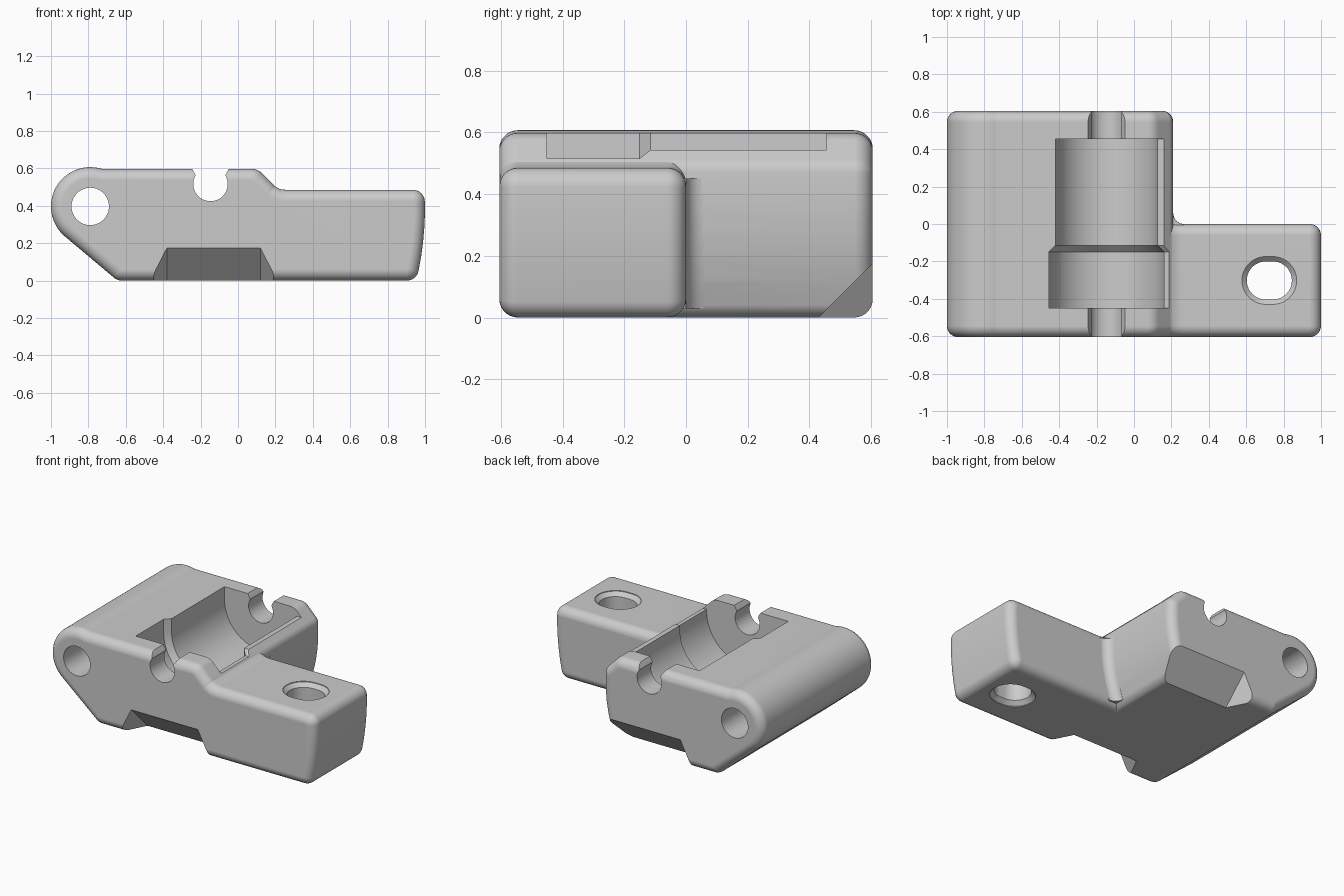
import bpy, bmesh
from math import sin, cos, tan, radians, sqrt
from mathutils import Vector

cube = bpy.data.objects.get("Cube")
if cube:
    bpy.data.objects.remove(cube)

PIVOT_X, PIVOT_Z = -0.79, 0.397
EDGE = 0.06            # radius of the rounded outer edges
COLOUR = (0.6, 0.6, 0.6, 1)

grey = bpy.data.materials.new("plain_grey")
grey.use_nodes = True
grey.diffuse_color = COLOUR
grey.node_tree.nodes["Principled BSDF"].inputs["Base Color"].default_value = COLOUR


def finish(name, bm):
    bmesh.ops.recalc_face_normals(bm, faces=bm.faces)
    mesh = bpy.data.meshes.new(name)
    bm.to_mesh(mesh)
    bm.free()
    mesh.materials.append(grey)
    obj = bpy.data.objects.new(name, mesh)
    bpy.context.collection.objects.link(obj)
    return obj


def loft(name, rings):
    """Skin a stack of rings with equal point counts and cap both ends."""
    bm = bmesh.new()
    loops = [[bm.verts.new(p) for p in ring] for ring in rings]
    n = len(loops[0])
    for a, b in zip(loops, loops[1:]):
        for i in range(n):
            j = (i + 1) % n
            bm.faces.new((a[i], a[j], b[j], b[i]))
    bm.faces.new(loops[0])
    bm.faces.new(loops[-1])
    return finish(name, bm)


def arc(cx, cy, r, start, end, steps):
    angles = [radians(start + (end - start) * i / steps) for i in range(steps + 1)]
    return [(cx + r * cos(a), cy + r * sin(a)) for a in angles]


def rounded(points):
    """Turn (x, z, radius) corners into a filleted outline."""
    out = []
    for i, (x, z, r) in enumerate(points):
        p = Vector((x, z))
        if not r:
            out.append(p)
            continue
        a = (Vector(points[i - 1][:2]) - p).normalized()
        b = (Vector(points[(i + 1) % len(points)][:2]) - p).normalized()
        half = a.angle(b) / 2
        centre = p + (a + b).normalized() * (r / sin(half))
        start = (p + a * (r / tan(half)) - centre).normalized()
        stop = (p + b * (r / tan(half)) - centre).normalized()
        steps = 8
        out += [centre + start.slerp(stop, k / steps) * r for k in range(steps + 1)]
    return out


def inset(points, d):
    out = []
    for i, p in enumerate(points):
        e1 = (p - points[i - 1]).normalized()
        e2 = (points[(i + 1) % len(points)] - p).normalized()
        n1, n2 = Vector((-e1.y, e1.x)), Vector((-e2.y, e2.x))
        out.append(p + (n1 + n2) * (d / (1 + n1.dot(n2))))
    return out


def rounded_prism(name, outline, y0, y1):
    """Extrude an outline along y with rounded rims."""
    steps = [radians(90 * k / 7) for k in range(8)]
    half = [(EDGE * (1 - sin(a)), EDGE * (1 - cos(a))) for a in steps]
    layers = [(d, y0 + t) for d, t in half] + [(d, y1 - t) for d, t in reversed(half)]
    return loft(name, [[(p.x, y, p.y) for p in inset(outline, d)] for d, y in layers])


def along_y(name, section, y0, y1):
    return loft(name, [[(x, y, z) for x, z in section] for y in (y0, y1)])


def wall_x(z, radius):
    return PIVOT_X + sqrt(radius ** 2 - (z - 0.4) ** 2)


def combine(target, tool, operation):
    mod = target.modifiers.new("join", "BOOLEAN")
    mod.operation, mod.solver, mod.object = operation, "EXACT", tool
    bpy.context.view_layer.objects.active = target
    bpy.ops.object.modifier_apply(modifier=mod.name)
    bpy.data.objects.remove(tool)


# Main block: hinge barrel, flat top, sloped shoulder, end wall curved about the hinge
main = [(0.105, 0.598, 0.08)]
main += [(x, z, 0) for x, z in arc(PIVOT_X, PIVOT_Z, 0.21, 73.2, 230, 32)]
main += [(-0.644, 0, 0.065), (wall_x(0, 1), 0, 0.062)]
main += [(wall_x(z, 1), z, 0) for z in (0.12, 0.2, 0.28, 0.36, 0.43)]
main += [(0.207, 0.495, 0.065)]
body = rounded_prism("bracket_body", rounded(main), -0.605, 0.605)

# Side arm
low = 0.0005
arm = [(0, low, 0), (wall_x(0, 1.79), low, 0.062)]
arm += [(wall_x(z, 1.79), z, 0) for z in (0.12, 0.2, 0.28, 0.36)]
arm += [(wall_x(0.485, 1.79), 0.485, 0.062), (0.26, 0.485, 0), (0.225, 0.489, 0),
        (0.195, 0.505, 0), (0.12, 0.58, 0), (0, 0.58, 0)]
combine(body, rounded_prism("side_arm", rounded(arm), -0.6045, 0), "UNION")

# Fillet in the inner corner between block and arm
rings = []
for k in range(9):
    z = 0.03 + 0.42 * k / 8
    x, f = wall_x(z, 1) - low, 0.06
    flat = [(x - 0.05, -0.07), (x + f, -0.07)] + arc(x + f, f - low, f, 270, 180, 8)
    flat += [(x - 0.05, f - low)]
    rings.append([(px, py, z) for px, py in flat])
combine(body, loft("corner_fillet", rings), "UNION")

# Hinge pin hole
combine(body, along_y("hinge_hole", arc(PIVOT_X, PIVOT_Z, 0.1, 0, 352.5, 47), -0.8, 0.8),
        "DIFFERENCE")

# Snap-in axle groove with a flared mouth
AXLE_X = -0.147
groove = arc(AXLE_X, 0.517, 0.092, 150, 390, 32)
groove += [(AXLE_X + s * w, z) for s, w, z in
           ((1, 0.085, 0.575), (1, 0.1, 0.6), (1, 0.1, 0.7),
            (-1, 0.1, 0.7), (-1, 0.1, 0.6), (-1, 0.085, 0.575))]
combine(body, along_y("axle_groove", groove, -0.8, 0.8), "DIFFERENCE")

# Stepped roller pocket with a ledge that opens through the shoulder
rings = []
for y, r, ledge in ((-0.45, 0.308, 0.515), (-0.15, 0.308, 0.515),
                    (-0.115, 0.273, 0.543), (0.455, 0.273, 0.543)):
    section = [(AXLE_X - r, 0.8)] + arc(AXLE_X, 0.51, r, 180, 360, 32)
    section += [(AXLE_X + r, ledge), (0.4, ledge), (0.4, 0.8)]
    rings.append([(x, y, z) for x, z in section])
combine(body, loft("roller_pocket", rings), "DIFFERENCE")

# Slotted screw hole with countersinks on both sides
rings = []
for z, r in ((-0.02, 0.128), (0.005, 0.128), (0.032, 0.102),
             (0.455, 0.102), (0.48, 0.128), (0.6, 0.128)):
    slot = arc(0.742, -0.302, r, -90, 90, 20) + arc(0.705, -0.302, r, 90, 270, 20)
    rings.append([(x, y, z) for x, y in slot])
combine(body, loft("screw_slot", rings), "DIFFERENCE")

# Sloped finger recesses under the front and back edges
for side, right_end in ((-1, 0.12), (1, 0.5)):
    bm = bmesh.new()
    for x, flare in ((-0.38, -1), (right_end, 1)):
        inner = Vector((x, side * 0.43, 0))
        top = Vector((x, side * 0.605, 0.175))
        outer = Vector((x + flare * 0.09, side * 0.605, 0))
        slope = (top - inner) * 0.3
        tip = outer + (outer - (inner + top) / 2) * 2
        for p in (inner - slope, top + slope, tip):
            bm.verts.new(p)
    bmesh.ops.convex_hull(bm, input=bm.verts)
    combine(body, finish("finger_recess", bm), "DIFFERENCE")

# Smooth shading with crisp cut edges
bpy.ops.object.select_all(action="DESELECT")
body.select_set(True)
bpy.context.view_layer.objects.active = body
bpy.ops.object.shade_smooth_by_angle(angle=radians(25))
weighted = body.modifiers.new("clean_normals", "WEIGHTED_NORMAL")
weighted.keep_sharp = True
